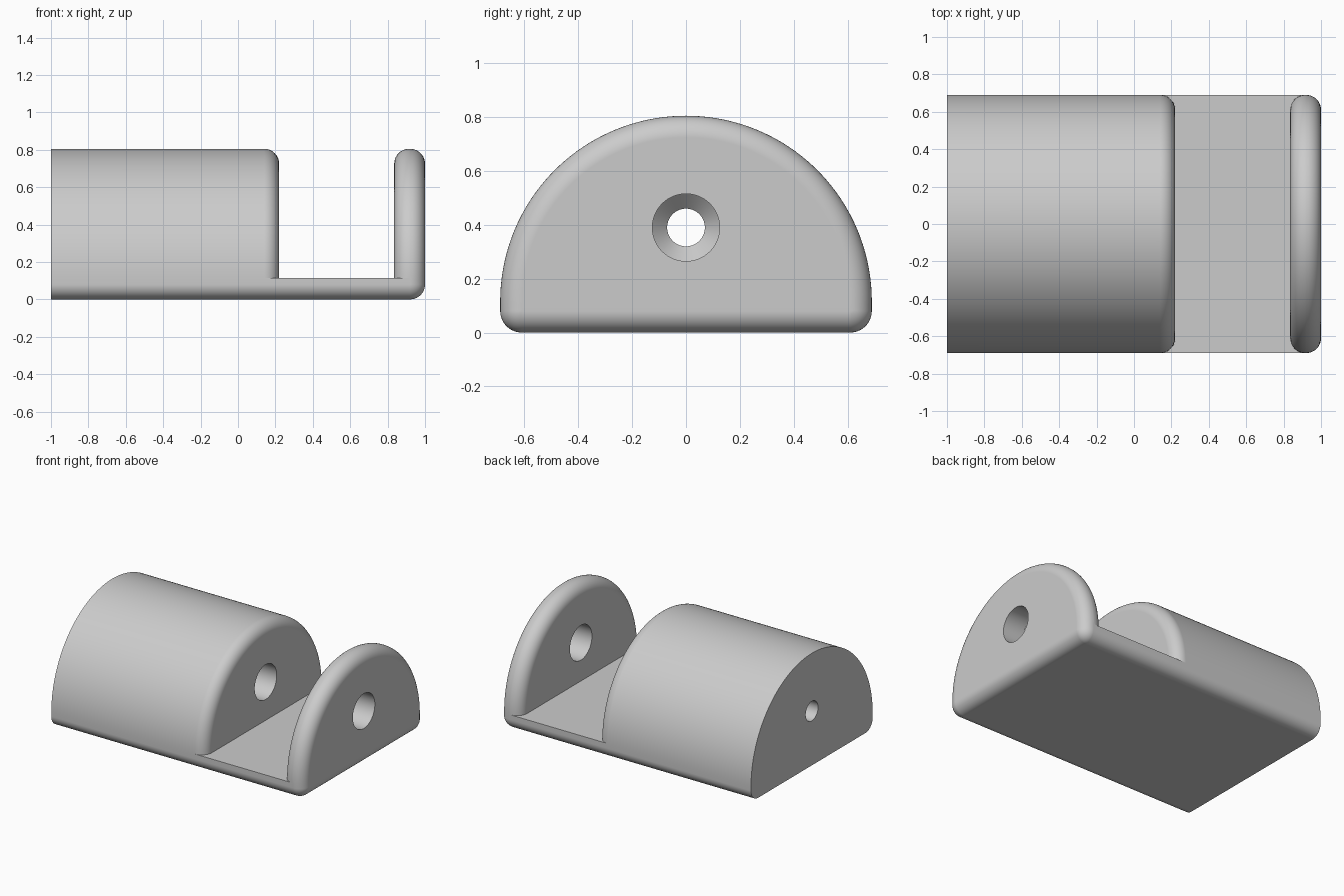
import bpy, bmesh
from math import sin, cos, pi

R = 0.69          # radius of the rounded top
FLOOR = 0.115     # height of the slot floor, also the arc centre
F = 0.08          # edge rounding
HOLE_Z = 0.39
STEPS = 10

old = bpy.data.objects.get("Cube")
if old:
    bpy.data.objects.remove(old, do_unlink=True)

grey = bpy.data.materials.new("plain_grey")
grey.use_nodes = True
COLOUR = (0.6, 0.6, 0.6, 1)
grey.diffuse_color = COLOUR
grey.node_tree.nodes["Principled BSDF"].inputs["Base Color"].default_value = COLOUR


def upper(d):
    """Half disc above the floor, inset by d."""
    return [((R - d) * cos(pi * i / 80), FLOOR + (R - d) * sin(pi * i / 80))
            for i in range(81)]


def lower(d):
    """Base strip with rounded bottom corners, inset by d."""
    side = [(R - d, FLOOR)]
    for i in range(STEPS + 1):
        a = pi / 2 * i / STEPS
        side.append((R - F + (F - d) * cos(a), F - (F - d) * sin(a)))
    return side + [(-y, z) for y, z in reversed(side)]


def circle(r):
    return [(r * cos(2 * pi * i / 64), HOLE_Z + r * sin(2 * pi * i / 64))
            for i in range(64)]


def rounded_end(x, direction):
    """Stations (x, inset) running out to a rounded end."""
    return [(x + direction * F * (sin(pi / 2 * i / STEPS) - 1),
             F * (1 - cos(pi / 2 * i / STEPS))) for i in range(STEPS + 1)]


def loft(name, outline, stations):
    bm = bmesh.new()
    rings = [[bm.verts.new((x, y, z)) for y, z in outline(s)] for x, s in stations]
    n = len(rings[0])
    for a, b in zip(rings, rings[1:]):
        for i in range(n):
            j = (i + 1) % n
            bm.faces.new((a[i], a[j], b[j], b[i]))
    bm.faces.new(rings[0])
    bm.faces.new(rings[-1])
    bmesh.ops.remove_doubles(bm, verts=bm.verts, dist=1e-5)
    bmesh.ops.recalc_face_normals(bm, faces=bm.faces)
    mesh = bpy.data.meshes.new(name)
    bm.to_mesh(mesh)
    bm.free()
    mesh.materials.append(grey)
    obj = bpy.data.objects.new(name, mesh)
    bpy.context.collection.objects.link(obj)
    return obj


def combine(target, other, operation):
    bpy.context.view_layer.objects.active = target
    mod = target.modifiers.new(operation.lower(), "BOOLEAN")
    mod.operation, mod.solver, mod.object = operation, "EXACT", other
    bpy.ops.object.modifier_apply(modifier=mod.name)
    bpy.data.objects.remove(other, do_unlink=True)


# Base strip, main block and end plate
body = loft("bracket_body", lower, [(-1, 0)] + rounded_end(1, 1))
block = loft("main_block", upper, [(-1, 0)] + rounded_end(0.22, 1))
plate = loft("end_plate", upper, rounded_end(0.835, -1)[::-1] + rounded_end(1, 1))
combine(body, block, "UNION")
combine(body, plate, "UNION")

# Stepped screw hole: wide bore, tapered seat, narrow exit
bore = loft("screw_bore", circle, [(-1.1, 0.07), (-0.8, 0.07), (-0.745, 0.125), (1.1, 0.125)])
combine(body, bore, "DIFFERENCE")

# Smooth shading with sharp edges kept
bpy.ops.object.select_all(action="DESELECT")
body.select_set(True)
bpy.context.view_layer.objects.active = body
bpy.ops.object.shade_smooth_by_angle(angle=pi / 6)
normals = body.modifiers.new("weighted_normals", "WEIGHTED_NORMAL")
normals.keep_sharp = True
